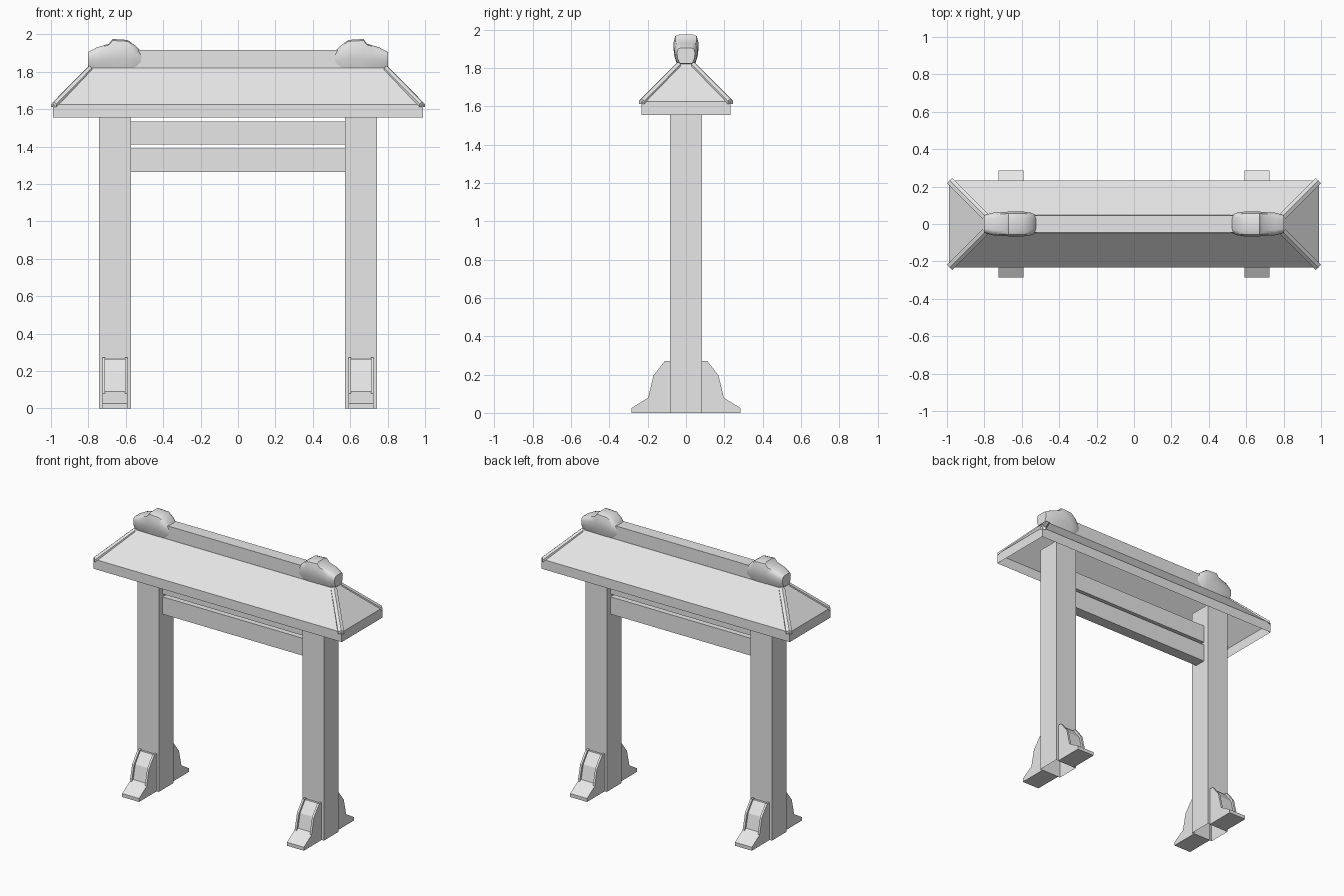
import bpy, bmesh
from mathutils import Vector

cube = bpy.data.objects.get("Cube")
if cube:
    bpy.data.objects.remove(cube, do_unlink=True)

stone = bpy.data.materials.new("plain_grey")
stone.use_nodes = True
GREY = (0.8, 0.8, 0.8, 1)
stone.diffuse_color = GREY
stone.node_tree.nodes["Principled BSDF"].inputs["Base Color"].default_value = GREY


def loft(name, rings, closed=True, caps=(True, True), smooth=None):
    """Skin a row of cross-sections that all have the same point count."""
    bm = bmesh.new()
    rows = [[bm.verts.new(p) for p in ring] for ring in rings]
    n = len(rows[0])
    for a, b in zip(rows, rows[1:]):
        for i in range(n if closed else n - 1):
            j = (i + 1) % n
            bm.faces.new((a[i], a[j], b[j], b[i]))
    for use, row in zip(caps, (rows[0], rows[-1])):
        if use:
            bm.faces.new(row)
    bmesh.ops.remove_doubles(bm, verts=bm.verts, dist=0.0001)
    bmesh.ops.recalc_face_normals(bm, faces=bm.faces)
    mesh = bpy.data.meshes.new(name)
    bm.to_mesh(mesh)
    bm.free()
    mesh.materials.append(stone)
    obj = bpy.data.objects.new(name, mesh)
    bpy.context.collection.objects.link(obj)
    if smooth:
        bpy.ops.object.select_all(action='DESELECT')
        obj.select_set(True)
        bpy.context.view_layer.objects.active = obj
        bpy.ops.object.shade_smooth_by_angle(angle=smooth)
    return obj


def rect(x0, x1, y, z):
    return [(x0, -y, z), (x1, -y, z), (x1, y, z), (x0, y, z)]


def block(name, x0, x1, y, z0, z1, caps=(True, True)):
    return loft(name, [rect(x0, x1, y, z0), rect(x0, x1, y, z1)], caps=caps)


# Hollow hipped roof with an upright eave board, and the ridge bar
loft("roof", [rect(-0.99, 0.99, 0.232, 1.555), rect(-0.99, 0.99, 0.232, 1.625),
              rect(-0.8, 0.8, 0.047, 1.82)], caps=(False, True))
block("ridge_bar", -0.56, 0.56, 0.045, 1.81, 1.915)

# Two cross beams
block("upper_beam", -0.58, 0.58, 0.04, 1.41, 1.535)
block("lower_beam", -0.58, 0.58, 0.04, 1.265, 1.39)

# Foot bracket profiles (distance from centre, height): raised rim and sunken panel
RIM = [(0.08, 0.272), (0.11, 0.272), (0.17, 0.195), (0.196, 0.085),
       (0.196, 0.08), (0.285, 0.025), (0.285, 0)]
PANEL = [(0.08, 0.265), (0.098, 0.265), (0.156, 0.19), (0.18, 0.09)] + RIM[4:]

# Ridge ornament stations: x, bottom, top, half width
ORNAMENT = [(0.515, 1.82, 1.905, 0.045), (0.55, 1.815, 1.94, 0.06),
            (0.59, 1.815, 1.97, 0.066), (0.67, 1.815, 1.975, 0.066),
            (0.69, 1.815, 1.95, 0.064), (0.755, 1.815, 1.93, 0.06),
            (0.803, 1.825, 1.905, 0.047)]


def ornament_ring(x, low, top, w):
    h = top - low
    half = [(0.7, 0), (0.95, 0.35), (1, 0.7), (0.85, 0.95), (0.55, 1)]
    return ([(x, w * a, low + h * b) for a, b in half]
            + [(x, -w * a, low + h * b) for a, b in reversed(half)])


for sx, side in ((1, "left"), (-1, "right")):
    # Pillar, open underneath
    block(side + "_pillar", sx * 0.573, sx * 0.743, 0.083, 0, 1.68, caps=(False, True))
    loft(side + "_ridge_ornament",
         [ornament_ring(sx * x, *rest) for x, *rest in ORNAMENT], smooth=0.9)

    for sy, end in ((-1, "front"), (1, "back")):
        # Foot bracket with a sunken panel between two thin rims
        stations = [(0.59, RIM), (0.605, RIM), (0.605, PANEL),
                    (0.71, PANEL), (0.71, RIM), (0.725, RIM)]
        foot = [[(sx * x, sy * y, z) for y, z in prof + [(0.08, 0)]] for x, prof in stations]
        loft(f"{side}_{end}_foot", foot, closed=False)

        # Trim strip along the roof hip
        across = Vector((-sx, sy, 0)) * 0.014
        up = Vector((0, 0, 1))
        ends = [Vector((sx * x, sy * y, z)) for x, y, z in
                ((0.795, 0.042, 1.82), (0.985, 0.232, 1.628))]
        loft(f"{side}_{end}_hip_trim",
             [[p - across - up * 0.016, p - across, p + up * 0.011,
               p + across, p + across - up * 0.016] for p in ends])
